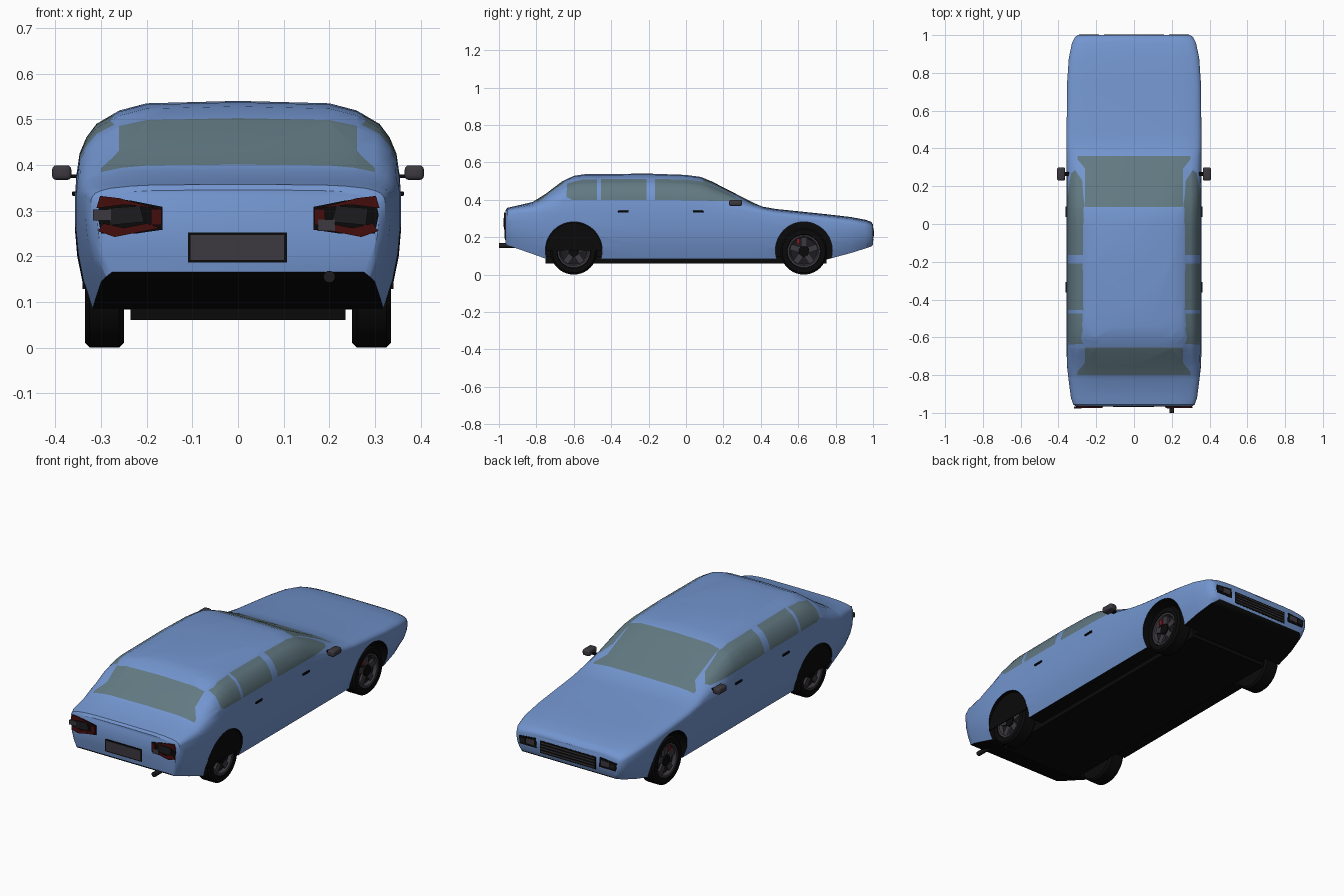
import bpy, bmesh, math
from mathutils import Vector, Matrix

if "Cube" in bpy.data.objects:
    bpy.data.objects.remove(bpy.data.objects["Cube"])


def material(name, r, g, b):
    m = bpy.data.materials.new(name)
    m.use_nodes = True
    m.diffuse_color = (r, g, b, 1)
    m.node_tree.nodes["Principled BSDF"].inputs["Base Color"].default_value = (r, g, b, 1)
    return m


blue = material("blue paint", .17, .30, .62)
glass = material("tinted glass", .12, .19, .22)
black = material("black rubber", .003, .003, .003)
grey = material("dark grey metal", .045, .04, .05)
dark = material("dark lens", .012, .012, .014)
red = material("dark red lens", .06, .004, .004)
bright_red = material("red caliper", .2, .01, .015)


def finish(name, bm, mats, angle=35):
    bmesh.ops.recalc_face_normals(bm, faces=bm.faces)
    me = bpy.data.meshes.new(name)
    bm.to_mesh(me)
    bm.free()
    ob = bpy.data.objects.new(name, me)
    bpy.context.collection.objects.link(ob)
    for m in mats:
        me.materials.append(m)
    smooth(ob, angle)
    return ob


def smooth(ob, angle):
    bpy.ops.object.select_all(action='DESELECT')
    ob.select_set(True)
    bpy.context.view_layer.objects.active = ob
    bpy.ops.object.shade_smooth_by_angle(angle=math.radians(angle))


def prism(name, pts, offset, mat):
    """Flat outline pushed along an offset."""
    bm = bmesh.new()
    face = bm.faces.new([bm.verts.new(p) for p in pts])
    new = bmesh.ops.extrude_face_region(bm, geom=[face], use_keep_orig=True)["geom"]
    bmesh.ops.translate(bm, verts=[v for v in new if isinstance(v, bmesh.types.BMVert)], vec=offset)
    return finish(name, bm, [mat])


def plate(name, outline, y, depth, mat):
    return prism(name, [(x, y, z) for x, z in outline], (0, depth, 0), mat)


def rect(x0, x1, z0, z1):
    return [(x0, z0), (x1, z0), (x1, z1), (x0, z1)]


def box(name, centre, size, mat, bevel=0):
    bm = bmesh.new()
    bmesh.ops.create_cube(bm, size=1, matrix=Matrix.Translation(centre) @ Matrix.Diagonal((*size, 1)))
    if bevel:
        bmesh.ops.bevel(bm, geom=bm.edges[:], offset=bevel, segments=3, profile=.5, affect='EDGES')
    return finish(name, bm, [mat])


def lathe(name, profile, centre, mat, side=1):
    """Revolve (x, radius) points about the x axis."""
    bm = bmesh.new()
    vs = [bm.verts.new((x * side, 0, r)) for x, r in profile]
    es = [bm.edges.new(p) for p in zip(vs, vs[1:])]
    bmesh.ops.spin(bm, geom=vs + es, cent=(0, 0, 0), axis=(1, 0, 0), angle=math.tau, steps=40)
    bmesh.ops.remove_doubles(bm, verts=bm.verts, dist=.0001)
    bmesh.ops.translate(bm, verts=bm.verts, vec=centre)
    return finish(name, bm, [mat])


# Body shell: stations of (y, top, bottom, half width)
stations = [
    (-.965, .345, .165, .308), (-.955, .357, .155, .322), (-.92, .365, .145, .334),
    (-.82, .388, .11, .347), (-.75, .432, .085, .355), (-.66, .50, .083, .357),
    (-.60, .528, .083, .357), (-.54, .537, .083, .357), (-.2, .54, .083, .357),
    (0, .533, .083, .357), (.08, .522, .083, .357), (.14, .497, .083, .357),
    (.36, .384, .083, .357), (.41, .363, .083, .357), (.48, .351, .083, .357),
    (.75, .323, .08, .354), (.88, .308, .115, .345), (.96, .293, .14, .328),
    (.99, .282, .15, .312), (1, .268, .16, .297)]
upper = [(0, 1), (.2, .975), (.26, .9), (.31, .76), (.332, .62), (.347, .45), (.354, .22)]
lower = [(.357, 1), (.357, .75), (.352, .5), (.34, .25), (.32, 0)]

bm = bmesh.new()
rings = []
for y, top, low, w in stations:
    belt = min(.33, top - .035)
    k = w / .357
    half = [(x * k, belt + (top - belt) * t) for x, t in upper]
    half += [(x * k, low + (belt - low) * t) for x, t in lower]
    ring = half + [(-x, z) for x, z in reversed(half[1:])]
    rings.append([bm.verts.new((x, y, z)) for x, z in ring])
count, sill = len(rings[0]), len(upper) + len(lower) - 1
for a, b in zip(rings, rings[1:]):
    for i in range(count):
        j = (i + 1) % count
        f = bm.faces.new((a[i], a[j], b[j], b[i]))
        f.material_index = 2 if i == sill else 0
bm.faces.new(rings[0])
bm.faces.new(rings[-1])
bmesh.ops.recalc_face_normals(bm, faces=bm.faces)


def cut_panel(outline, axes, test):
    """Cut a convex outline into the shell and glaze the faces inside it."""
    bm.normal_update()
    pts = [Vector(p) for p in outline]
    mid = sum(pts, Vector((0, 0))) / len(pts)
    faces = [f for f in bm.faces if f.material_index != 2 and test(f.calc_center_median(), f.normal)]
    for p, q in zip(pts, pts[1:] + pts[:1]):
        n2 = Vector((q.y - p.y, p.x - q.x)).normalized()
        if n2.dot(mid - p) > 0:
            n2 = -n2
        co, no = Vector((0, 0, 0)), Vector((0, 0, 0))
        for k in (0, 1):
            co[axes[k]], no[axes[k]] = p[k], n2[k]
        geom = set(faces) | {e for f in faces for e in f.edges} | {v for f in faces for v in f.verts}
        res = bmesh.ops.bisect_plane(bm, geom=list(geom), dist=1e-5, plane_co=co, plane_no=no)
        faces = [f for f in res["geom"] if isinstance(f, bmesh.types.BMFace)
                 and (f.calc_center_median() - co).dot(no) < 0]
    for f in faces:
        f.material_index = 1


# Side windows
side_windows = [
    [(-.64, .415), (-.61, .40), (-.475, .40), (-.475, .51), (-.56, .507), (-.635, .488)],
    [(-.455, .40), (-.21, .40), (-.21, .512), (-.455, .512)],
    [(-.165, .40), (.27, .392), (.285, .40), (.23, .435), (.1, .495), (.02, .507), (-.165, .512)]]
for s in (-1, 1):
    for w in side_windows:
        cut_panel(w, (1, 2), lambda c, n, s=s: c.x * s > .22 and c.z > .34 and n.x * s > .2)
# Windscreen and rear window, each with flared lower corners
for base, flare, top in ((.36, .295, .09), (-.80, -.735, -.655)):
    near = lambda c, n, b=base: c.y * b > 0 and c.z > .34 and n.z > .2
    lip = base + (flare - base) * .25
    cut_panel([(-.26, base), (.26, base), (.26, top), (-.26, top)], (0, 1), near)
    for s in (-1, 1):
        cut_panel([(s * .26, base), (s * .30, base), (s * .30, lip), (s * .26, flare)], (0, 1), near)
body = finish("body_shell", bm, [blue, glass, black])

# Wheel arches cut out of the shell
axles = {"rear": -.60, "front": .63}
bm = bmesh.new()
for y in axles.values():
    for s in (-1, 1):
        m = Matrix.Translation((s * .36, y, .13)) @ Matrix.Rotation(math.pi / 2, 4, 'Y')
        bmesh.ops.create_cone(bm, cap_ends=True, segments=48, radius1=.152, radius2=.152, depth=.28, matrix=m)
for f in bm.faces:
    f.material_index = 2
cutter = finish("arch_cutter", bm, [blue, glass, black])
cutter.hide_render = True
mod = body.modifiers.new("arches", 'BOOLEAN')
mod.operation, mod.solver, mod.object = 'DIFFERENCE', 'EXACT', cutter
bpy.context.view_layer.objects.active = body
bpy.ops.object.modifier_apply(modifier=mod.name)
bpy.data.objects.remove(cutter)
smooth(body, 35)

box("underbody", (0, 0, .08), (.47, 1.5, .04), black)

for s, side in ((1, "left"), (-1, "right")):
    # Wheels
    for axle, y in axles.items():
        c, tag = (0, y, .125), f"{axle}_{side}"
        lathe(tag + "_tyre", [(.25, 0), (.25, .115), (.26, .125), (.325, .125), (.335, .115),
                              (.335, .09), (.305, .085)], c, black, s)
        lathe(tag + "_rim", [(.306, .088), (.332, .088), (.33, .078), (.312, .07)], c, grey, s)
        lathe(tag + "_brake_disc", [(.305, .086), (.31, 0)], c, dark, s)
        lathe(tag + "_hub", [(.305, .03), (.328, .028), (.33, 0)], c, black, s)
        for i in range(5):
            spoke = box(f"{tag}_spoke_{i + 1}", (0, 0, .05), (.012, .032, .06), grey)
            spoke.matrix_world = Matrix.Translation((s * .316, y, .125)) @ Matrix.Rotation(i * math.tau / 5, 4, 'X')
        box(tag + "_caliper", (s * .318, y - .03, .178), (.012, .02, .03), bright_red)
    arc = [(s * .336, axles["rear"] + .15 * math.cos(a), .128 + .15 * math.sin(a))
           for a in (math.pi * i / 20 for i in range(21))]
    prism(f"rear_{side}_arch_cover", arc, (s * .004, 0, 0), black)

    # Mirrors and door handles
    box(side + "_mirror", (s * .386, .265, .383), (.042, .07, .032), grey, .009)
    box(side + "_mirror_arm", (s * .358, .265, .375), (.03, .02, .008), black)
    for door, y in (("rear", -.335), ("front", .065)):
        box(f"{door}_{side}_handle", (s * .358, y, .337), (.01, .055, .01), black, .002)

    # Tail lights
    def mirrored(pts):
        return [(s * x, z) for x, z in pts]
    plate(side + "_tail_light_bezel", mirrored([(.165, .258), (.22, .25), (.30, .25), (.308, .29), (.30, .328),
                                              (.235, .322), (.165, .308)]), -.963, -.006, black)
    plate(side + "_tail_light_top", mirrored([(.17, .303), (.235, .312), (.255, .312), (.31, .305), (.302, .332),
                                             (.26, .327)]), -.967, -.006, red)
    plate(side + "_tail_light_bottom", mirrored([(.17, .262), (.27, .242), (.307, .255), (.295, .272), (.25, .262),
                                                (.20, .272)]), -.967, -.006, red)
    plate(side + "_tail_light_inner", mirrored(rect(.167, .19, .268, .303)), -.967, -.006, red)
    plate(side + "_tail_light_lens", mirrored([(.205, .275), (.28, .268), (.285, .305), (.215, .31)]),
          -.967, -.007, dark)
    lamp = rect(.175, .212, .255, .28) if s > 0 else rect(.278, .318, .278, .302)
    plate(side + "_reversing_lamp", mirrored(lamp), -.967, -.009, grey)

    # Headlights
    plate(side + "_headlight_bezel", mirrored([(.185, .195), (.285, .195), (.29, .238), (.19, .248)]), .998, .004, black)
    plate(side + "_headlight_lens", mirrored([(.2, .207), (.245, .207), (.245, .233), (.2, .236)]), 1, .004, grey)
    plate(side + "_indicator", mirrored(rect(.252, .278, .207, .23)), 1, .004, dark)

# Grille
plate("grille", rect(-.165, .165, .175, .242), .998, .003, black)
for i in range(4):
    z = .183 + i * .015
    plate(f"grille_bar_{i + 1}", rect(-.16, .16, z, z + .006), 1, .003, grey)

# Registration plate and exhaust
plate("plate_frame", rect(-.11, .107, .186, .252), -.963, -.005, black)
plate("plate_panel", rect(-.104, .101, .192, .246), -.967, -.003, grey)
bm = bmesh.new()
bmesh.ops.create_cone(bm, cap_ends=True, segments=16, radius1=.013, radius2=.013, depth=.1,
                      matrix=Matrix.Translation((.2, -.95, .155)) @ Matrix.Rotation(math.pi / 2, 4, 'X'))
finish("exhaust_pipe", bm, [dark])
